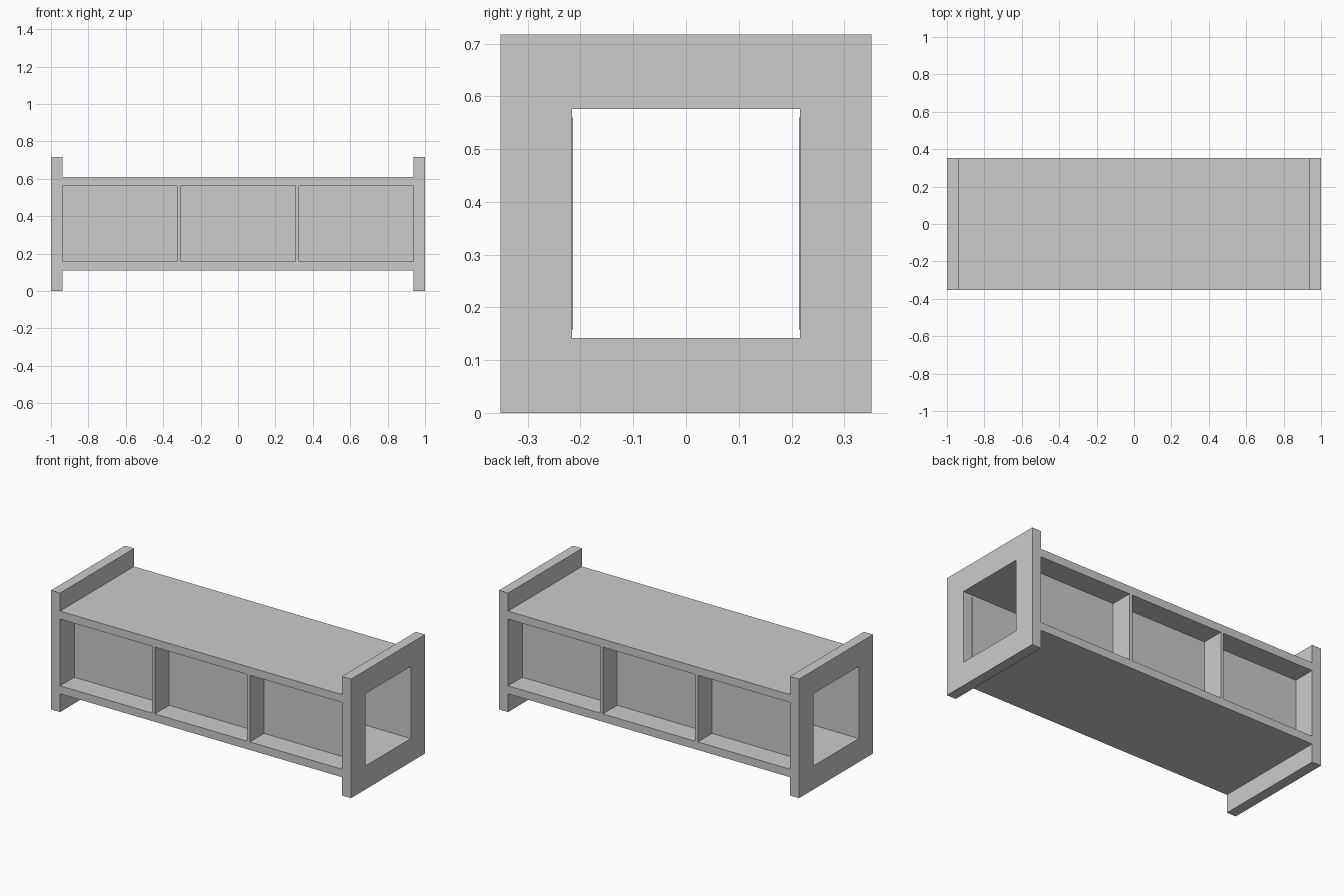
import bpy

if "Cube" in bpy.data.objects:
    bpy.data.objects.remove(bpy.data.objects["Cube"])

HX, HY, H = 1.0, 0.352, 0.717      # half length, half depth, height
INNER = 0.939                      # inner face of the end frames
Z0, Z1 = 0.11, 0.608               # body bottom and top
W0, W1 = 0.158, 0.56               # window bottom and top
T0, T1, TY = 0.142, 0.576, 0.2165  # hollow core


def box(name, x0, x1, y0, y1, z0, z1):
    """Axis-aligned box from its limits."""
    v = [(x, y, z) for x in (x0, x1) for y in (y0, y1) for z in (z0, z1)]
    f = [(0, 1, 3, 2), (4, 6, 7, 5), (0, 4, 5, 1),
         (2, 3, 7, 6), (0, 2, 6, 4), (1, 5, 7, 3)]
    me = bpy.data.meshes.new(name)
    me.from_pydata(v, [], f)
    ob = bpy.data.objects.new(name, me)
    bpy.context.collection.objects.link(ob)
    return ob


# Frame: one block, carved
frame = box("bench_frame", -HX, HX, -HY, HY, 0, H)

# Space above the seat, space below the body, hollow core
cutters = [
    box("top_cutter", -INNER, INNER, -1, 1, Z1, 1),
    box("bottom_cutter", -INNER, INNER, -1, 1, -1, Z0),
    box("core_cutter", -2, 2, -TY, TY, T0, T1),
]

# Three windows through front and back, leaving two thin dividers
gap = 0.019
width = (2 * INNER - 2 * gap) / 3
for i in range(3):
    x = -INNER + i * (width + gap)
    cutters.append(box("window_cutter", x, x + width, -1, 1, W0, W1))

for c in cutters:
    c.hide_render = True
    m = frame.modifiers.new("cut", 'BOOLEAN')
    m.operation = 'DIFFERENCE'
    m.solver = 'EXACT'
    m.object = c

# Bake the carving and drop the cutters
dg = bpy.context.evaluated_depsgraph_get()
carved = bpy.data.meshes.new_from_object(frame.evaluated_get(dg))
frame.modifiers.clear()
frame.data = carved
for c in cutters:
    bpy.data.objects.remove(c)

# Thin panels behind the windows
for name, s in (("front_panel", -1), ("back_panel", 1)):
    ya, yb = sorted((s * (TY - 0.002), s * TY))
    box(name, -INNER, INNER, ya, yb, W0, W1)
